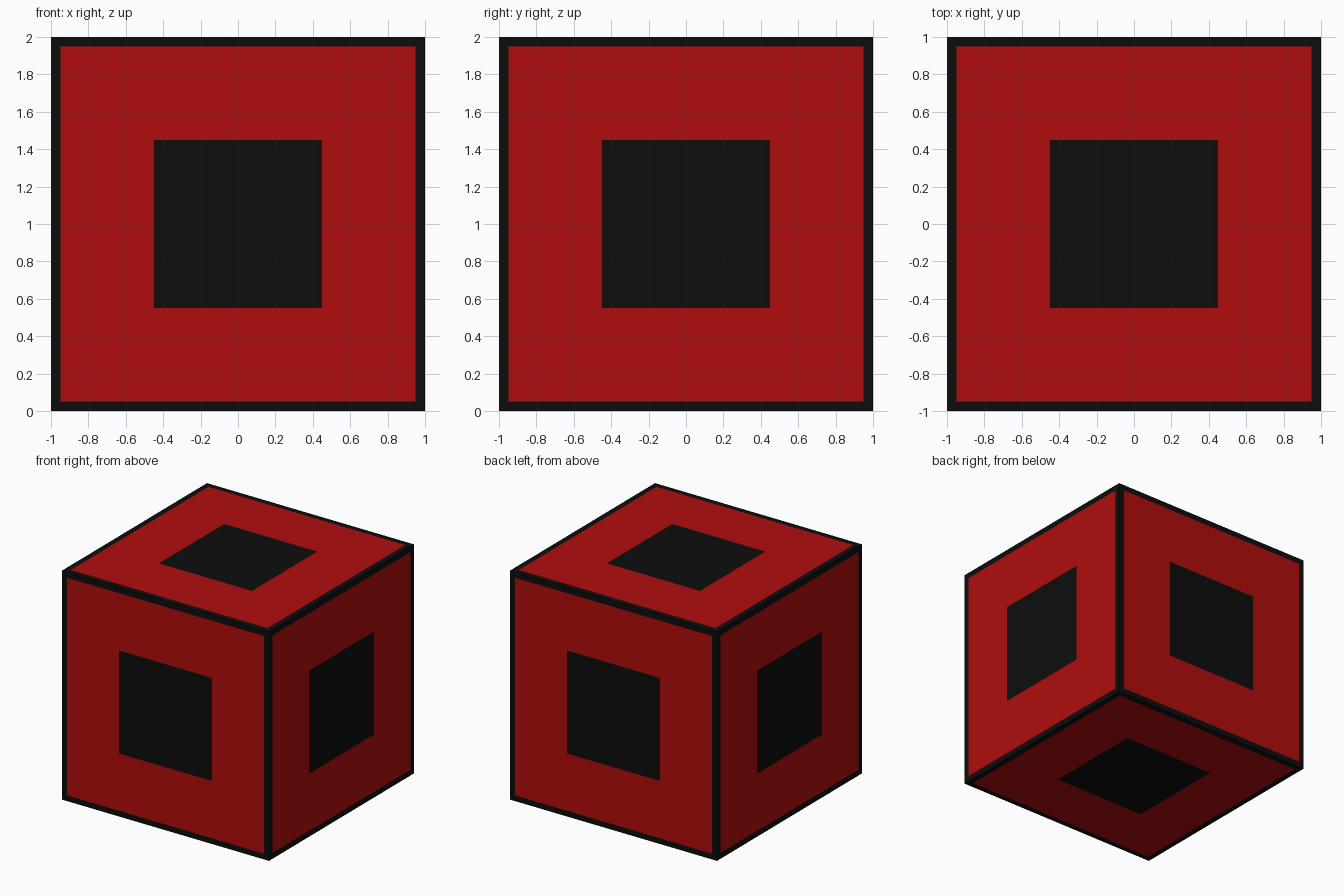
import bpy, bmesh
from mathutils import Matrix

if "Cube" in bpy.data.objects:
    bpy.data.objects.remove(bpy.data.objects["Cube"])


def material(name, color):
    mat = bpy.data.materials.new(name)
    mat.diffuse_color = (*color, 1.0)
    mat.use_nodes = True
    mat.node_tree.nodes["Principled BSDF"].inputs["Base Color"].default_value = mat.diffuse_color
    return mat


# Cube body with flat inset panels on all six sides
mesh = bpy.data.meshes.new("panelled_cube")
mesh.materials.append(material("black", (0.004, 0.004, 0.004)))
mesh.materials.append(material("red", (0.434, 0.004, 0.004)))

bm = bmesh.new()
bmesh.ops.create_cube(bm, size=2.0, matrix=Matrix.Translation((0, 0, 1)))
sides = list(bm.faces)

# Black edge frame around each side
bmesh.ops.inset_individual(bm, faces=sides, thickness=0.05, use_even_offset=True)

# Red band, leaving a black square in the centre
band = bmesh.ops.inset_individual(bm, faces=sides, thickness=0.5, use_even_offset=True)
for face in band["faces"]:
    face.material_index = 1
for face in sides:
    face.material_index = 0

bm.to_mesh(mesh)
bm.free()

cube = bpy.data.objects.new("panelled_cube", mesh)
bpy.context.collection.objects.link(cube)
